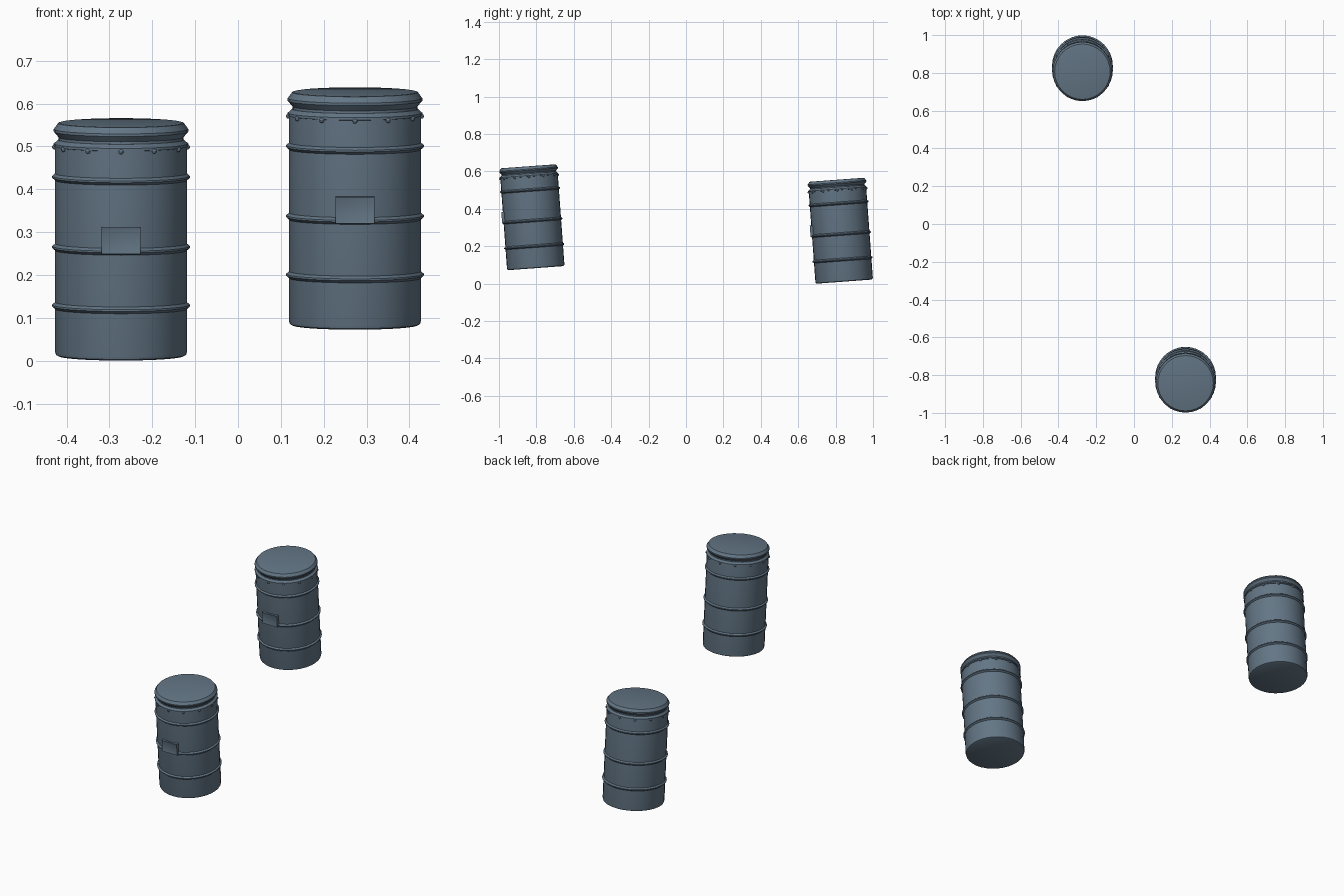
import bpy, bmesh
from math import radians, pi, sin, cos
from mathutils import Matrix, Vector

cube = bpy.data.objects.get("Cube")
if cube:
    bpy.data.objects.remove(cube, do_unlink=True)

SIDES = 32
RADIUS = 0.154

steel = bpy.data.materials.new("slate blue steel")
steel.use_nodes = True
colour = (0.125, 0.18, 0.235, 1)
steel.diffuse_color = colour
steel.node_tree.nodes["Principled BSDF"].inputs["Base Color"].default_value = colour


def finish(name, bm, place, angle=30):
    """Turn a bmesh into a placed, shaded object."""
    bmesh.ops.recalc_face_normals(bm, faces=bm.faces)
    mesh = bpy.data.meshes.new(name)
    bm.to_mesh(mesh)
    bm.free()
    mesh.materials.append(steel)
    obj = bpy.data.objects.new(name, mesh)
    bpy.context.collection.objects.link(obj)
    obj.matrix_world = place
    bpy.ops.object.select_all(action="DESELECT")
    obj.select_set(True)
    bpy.context.view_layer.objects.active = obj
    bpy.ops.object.shade_smooth_by_angle(angle=radians(angle))
    return obj


def lathe(name, profile, place, closed=False):
    """Revolve (radius, height) points; open profiles get end caps."""
    bm = bmesh.new()
    rings = []
    for r, z in profile:
        rings.append([bm.verts.new((r * sin(2 * pi * i / SIDES),
                                    r * cos(2 * pi * i / SIDES), z))
                      for i in range(SIDES)])
    pairs = list(zip(rings, rings[1:]))
    if closed:
        pairs.append((rings[-1], rings[0]))
    else:
        bm.faces.new(rings[0])
        bm.faces.new(rings[-1])
    for low, high in pairs:
        for i in range(SIDES):
            j = (i + 1) % SIDES
            bm.faces.new((low[i], low[j], high[j], high[i]))
    return finish(name, bm, place)


def barrel(side, location):
    place = Matrix.Translation(location) @ Matrix.Rotation(radians(4.2), 4, "X")

    # Drum wall with a softened bottom edge
    lathe(side + "_drum", [(0.146, 0), (0.152, 0.003), (RADIUS, 0.01),
                           (RADIUS, 0.492), (0.148, 0.5)], place)

    # Ridged hoops around the wall
    for level, z in zip(("lower", "middle", "upper"), (0.118, 0.255, 0.419)):
        lathe(f"{side}_{level}_hoop",
              [(0.15, z - 0.009), (RADIUS, z - 0.008), (0.161, z - 0.002),
               (0.161, z + 0.002), (RADIUS, z + 0.008), (0.15, z + 0.009)],
              place, closed=True)

    # Collar under the lid
    lathe(side + "_collar", [(0.148, 0.489), (0.157, 0.491), (0.157, 0.497),
                             (0.147, 0.506)], place)

    # Lid with a narrow neck and bevelled rim
    lathe(side + "_lid", [(0.146, 0.5), (0.146, 0.512), (0.157, 0.525),
                          (0.157, 0.531), (0.147, 0.545), (0.143, 0.546)], place)

    # Ring of bolt heads
    bm = bmesh.new()
    for i in range(12):
        turn = Matrix.Rotation(i * pi / 6, 4, "Z")
        bmesh.ops.create_uvsphere(bm, u_segments=10, v_segments=6, radius=0.006,
                                  matrix=turn @ Matrix.Translation((0, -0.155, 0.489)))
    finish(side + "_bolts", bm, place)

    # Front label plate with a thin raised edge
    bm = bmesh.new()
    box = Matrix.Translation((0, -0.154, 0.281)) @ Matrix.Diagonal((0.09, 0.016, 0.062, 1))
    bmesh.ops.create_cube(bm, size=1, matrix=box)
    bm.normal_update()
    front = [f for f in bm.faces if f.normal.y < -0.9]
    bmesh.ops.inset_region(bm, faces=front, thickness=0.003, depth=-0.001)
    finish(side + "_plate", bm, place)


barrel("left", Vector((0.273, -0.803, 0.083)))
barrel("right", Vector((-0.273, 0.846, 0.011)))
